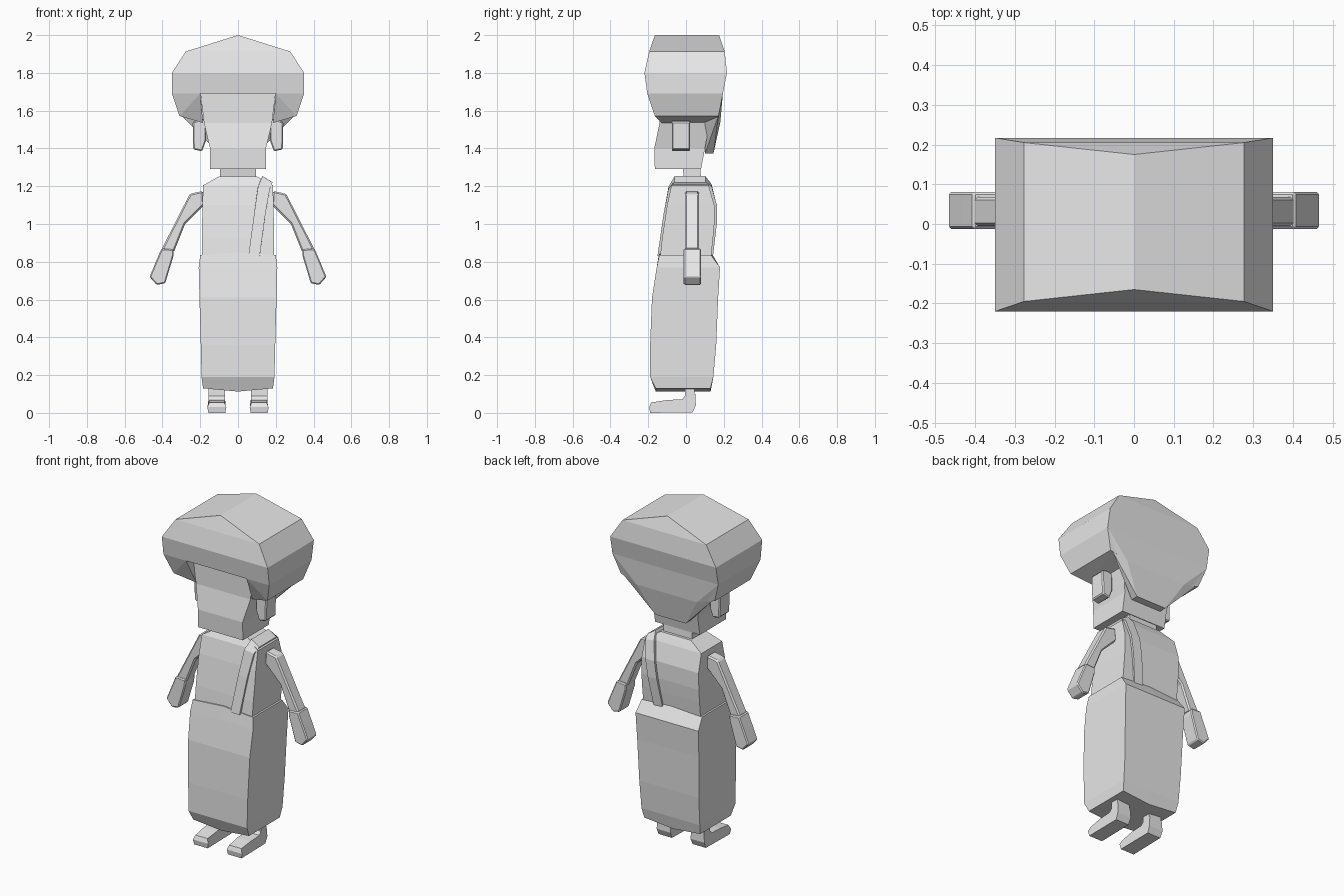
import bpy, bmesh

if "Cube" in bpy.data.objects:
    bpy.data.objects.remove(bpy.data.objects["Cube"])

grey = bpy.data.materials.new("plain_grey")
grey.diffuse_color = (0.8, 0.8, 0.8, 1)
grey.use_nodes = True
grey.node_tree.nodes["Principled BSDF"].inputs["Base Color"].default_value = grey.diffuse_color


def finish(name, bm):
    bmesh.ops.recalc_face_normals(bm, faces=bm.faces)
    me = bpy.data.meshes.new(name)
    bm.to_mesh(me)
    bm.free()
    me.materials.append(grey)
    ob = bpy.data.objects.new(name, me)
    bpy.context.collection.objects.link(ob)
    return ob


def loft(name, rings):
    """Closed skin through rings of points."""
    bm = bmesh.new()
    vs = [[bm.verts.new(p) for p in r] for r in rings]
    n = len(vs[0])
    for a, b in zip(vs, vs[1:]):
        for i in range(n):
            j = (i + 1) % n
            bm.faces.new((a[i], a[j], b[j], b[i]))
    bm.faces.new(vs[0])
    bm.faces.new(vs[-1])
    return finish(name, bm)


def box_ring(z, x, front, back, cx=0):
    return [(cx - x, front, z), (cx + x, front, z), (cx + x, back, z), (cx - x, back, z)]


def hull(name, points, mirror=True):
    """Convex solid around points, optionally mirrored in x."""
    bm = bmesh.new()
    pts = set(points)
    if mirror:
        pts |= {(-x, y, z) for x, y, z in points}
    for p in sorted(pts):
        bm.verts.new(p)
    bmesh.ops.convex_hull(bm, input=bm.verts)
    bmesh.ops.dissolve_limit(bm, angle_limit=0.02, verts=bm.verts, edges=bm.edges)
    return finish(name, bm)


def slab(name, outline, y0, y1, bevel):
    """Front-view outline extruded in y with chamfered edges."""
    ob = loft(name, [[(x, y, z) for x, z in outline] for y in (y0, y1)])
    mod = ob.modifiers.new("chamfer", "BEVEL")
    mod.width, mod.segments = bevel, 1
    return ob


# Hair: wide cap, two side lobes and a back lobe
hull("hair_cap", [(0, -.165, 2), (0, .175, 2), (.277, -.195, 1.913), (.277, .205, 1.913),
                  (.35, -.22, 1.80), (.35, .217, 1.80), (.35, -.205, 1.69), (.35, .195, 1.69)])
for s, side in ((-1, "right"), (1, "left")):
    hull("hair_lobe_" + side, [(s * x, y, z) for x, y, z in (
        (.35, -.205, 1.69), (.35, .195, 1.69), (.2, -.205, 1.69), (.2, .195, 1.69),
        (.31, -.165, 1.572), (.31, .172, 1.572), (.185, -.13, 1.535), (.185, .18, 1.54))], False)
hull("hair_back", [(.35, .195, 1.69), (.30, .172, 1.575), (.2, .182, 1.54), (.2, .1, 1.69),
                   (.185, .1, 1.54), (.125, .15, 1.42), (.10, .145, 1.372), (.10, .1, 1.372)])

# Head and neck
loft("head", [box_ring(1.292, .148, -.165, .08), box_ring(1.40, .148, -.168, .10),
              box_ring(1.535, .18, -.14, .125), box_ring(1.70, .2, -.14, .13)])
loft("neck", [box_ring(1.24, .095, -.01, .08), box_ring(1.31, .095, -.02, .075)])

# Torso
loft("torso", [box_ring(.80, .19, -.14, .13), box_ring(.92, .19, -.127, .143),
               box_ring(1.0, .19, -.115, .15), box_ring(1.1, .188, -.10, .15),
               box_ring(1.205, .185, -.077, .12), box_ring(1.252, .1, -.05, .095)])

# Strap over one shoulder: inner x, outer x, y, inner z, outer z
strap_rows = [(.055, .115, -.14, .83, .83), (.085, .145, -.108, 1.05, 1.05),
              (.105, .168, -.082, 1.195, 1.185), (.125, .178, -.055, 1.245, 1.212),
              (.125, .178, .098, 1.245, 1.212), (.115, .172, .126, 1.205, 1.195),
              (.095, .155, .152, 1.1, 1.1), (.08, .14, .152, 1.0, 1.0),
              (.055, .115, .132, .83, .83)]
bm = bmesh.new()
rows = [(bm.verts.new((a, y, za)), bm.verts.new((b, y, zb))) for a, b, y, za, zb in strap_rows]
for p, q in zip(rows, rows[1:]):
    bm.faces.new((p[0], p[1], q[1], q[0]))
strap = finish("strap", bm)
mod = strap.modifiers.new("thickness", "SOLIDIFY")
mod.thickness, mod.offset = .022, 0


# Skirt: rings with a middle column that rises at the top and dips at the hem
def skirt_ring(z, x, front, back, mid=0):
    return [(-x, front, z), (0, front, z + mid), (x, front, z),
            (x, back, z), (0, back, z + mid), (-x, back, z)]


loft("skirt", [skirt_ring(.13, .185, -.16, .13, -.017), skirt_ring(.19, .193, -.19, .145),
               skirt_ring(.36, .197, -.19, .16), skirt_ring(.61, .204, -.18, .17),
               skirt_ring(.77, .208, -.155, .18), skirt_ring(.835, .2, -.142, .133, .015)])

# Paired parts
arm = [(.185, 1.175), (.255, 1.16), (.405, .865), (.34, .85), (.28, 1.0), (.18, 1.10)]
hand = [(.34, .865), (.405, .87), (.435, .80), (.468, .72), (.43, .677), (.385, .687), (.342, .83)]
ear = [(.17, 1.56), (.24, 1.54), (.237, 1.395), (.19, 1.385), (.17, 1.44)]
for s, side in ((-1, "right"), (1, "left")):
    def flip(outline):
        return [(s * x, z) for x, z in outline]
    slab("arm_" + side, flip(arm), -.005, .068, .008)
    slab("hand_" + side, flip(hand), -.012, .08, .006)
    slab("ear_" + side, flip(ear), -.075, .022, .006)
    # Ankle and foot
    c = s * .112
    loft("ankle_" + side, [box_ring(.04, .043, -.005, .045, c), box_ring(.18, .043, -.005, .045, c)])
    foot = [(-.19, 0, .045), (-.195, .03, .05), (-.185, .055, .04), (-.10, .068, .044),
            (-.02, .072, .044), (.003, .1, .042), (.05, .1, .042), (.052, .04, .046), (.035, .003, .044)]
    loft("foot_" + side, [[(c + k * w, y, z) for y, z, w in foot] for k in (-1, 1)])
